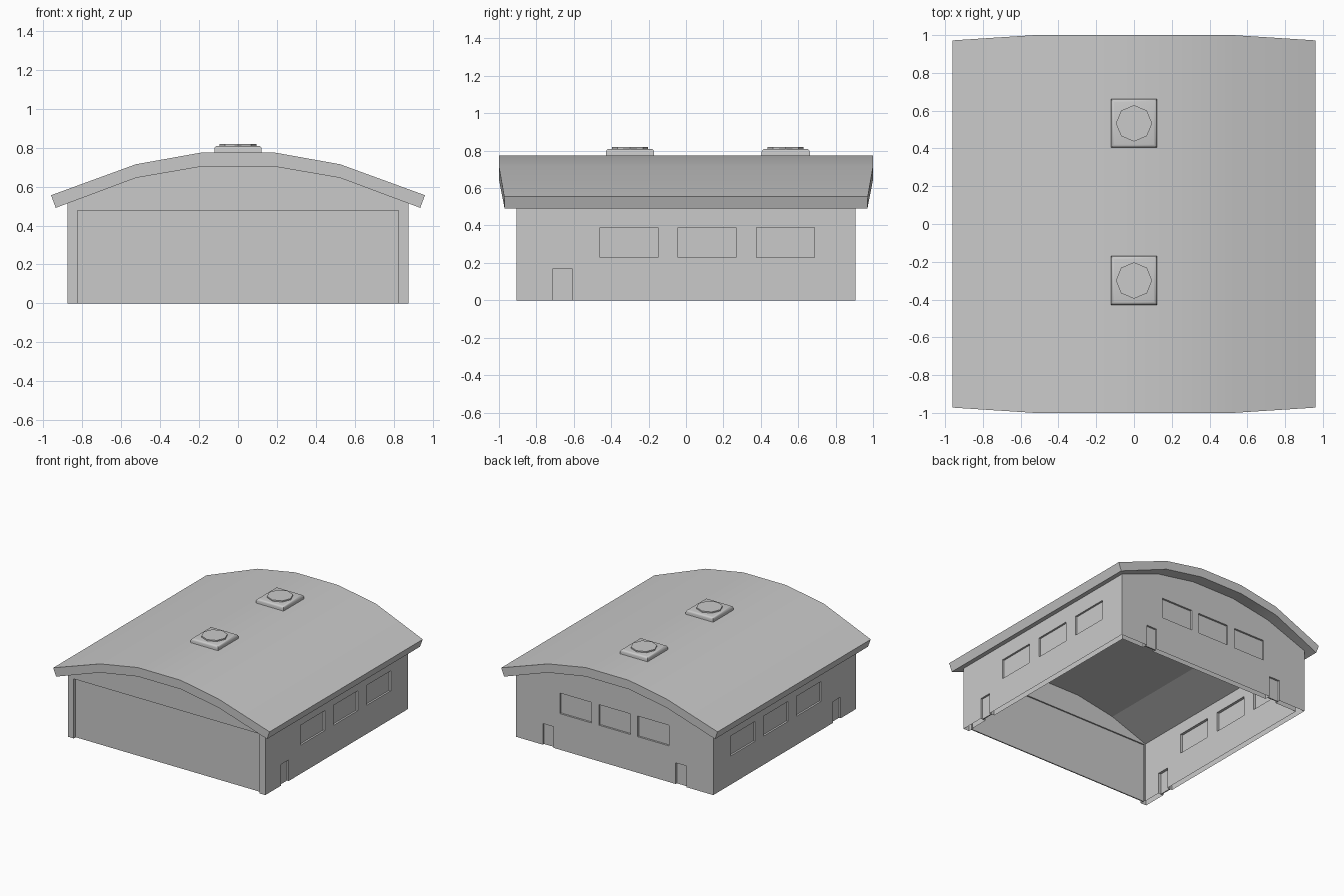
import bpy, bmesh, math
from mathutils import Matrix

if "Cube" in bpy.data.objects:
    bpy.data.objects.remove(bpy.data.objects["Cube"], do_unlink=True)

GREY = bpy.data.materials.new("light_grey")
GREY.use_nodes = True
GREY.diffuse_color = (0.59, 0.59, 0.59, 1)
GREY.node_tree.nodes["Principled BSDF"].inputs["Base Color"].default_value = (0.59, 0.59, 0.59, 1)


def add(name, bm):
    """Turn a bmesh into a named object in the scene."""
    bmesh.ops.recalc_face_normals(bm, faces=bm.faces[:])
    mesh = bpy.data.meshes.new(name)
    bm.to_mesh(mesh)
    bm.free()
    mesh.materials.append(GREY)
    ob = bpy.data.objects.new(name, mesh)
    bpy.context.collection.objects.link(ob)
    return ob


def activate(ob):
    bpy.ops.object.select_all(action='DESELECT')
    ob.select_set(True)
    bpy.context.view_layer.objects.active = ob


def box(name, lo, hi):
    bm = bmesh.new()
    bmesh.ops.create_cube(bm, size=1)
    for v in bm.verts:
        v.co = [(a + b) / 2 + c * (b - a) for a, b, c in zip(lo, hi, v.co)]
    return add(name, bm)


def prism(name, outline):
    """Extrude an (x, z, half depth) outline along y."""
    bm = bmesh.new()
    front = [bm.verts.new((x, -d, z)) for x, z, d in outline]
    back = [bm.verts.new((x, d, z)) for x, z, d in outline]
    bm.faces.new(front)
    bm.faces.new(back[::-1])
    n = len(outline)
    for i in range(n):
        j = (i + 1) % n
        bm.faces.new((front[i], back[i], back[j], front[j]))
    return add(name, bm)


def mirrored(half):
    return half + [(-x, z, d) for x, z, d in reversed(half)]


def cut(ob, cutter):
    activate(ob)
    mod = ob.modifiers.new("cut", 'BOOLEAN')
    mod.operation, mod.solver, mod.object = 'DIFFERENCE', 'EXACT', cutter
    bpy.ops.object.modifier_apply(modifier=mod.name)
    bpy.data.objects.remove(cutter, do_unlink=True)


W, D, T = 0.877, 0.906, 0.045     # half width, half depth, shell thickness

# Hollow shell whose top and ceiling follow the underside of the roof
walls = prism("walls", mirrored([(W, 0, D), (W, 0.52, D), (0.525, 0.655, D), (0.19, 0.713, D)]))
w, d = W - T, D - T
cut(walls, prism("interior_cutter", mirrored(
    [(w, -0.1, d), (w, 0.485, d), (0.515, 0.6, d), (0.185, 0.66, d)])))


def opening(name, wall, centre, width, z0, z1, recess=0.015):
    """Cut an opening through a wall and set a thin panel back inside it."""
    def span(near, far, grow, low):
        a, b = centre - width / 2 - grow, centre + width / 2 + grow
        if wall in ("left", "right"):
            s = 1 if wall == "left" else -1
            xs = sorted((s * (W - near), s * (W - far)))
            return (xs[0], a, low), (xs[1], b, z1 + grow)
        s = 1 if wall == "back" else -1
        ys = sorted((s * (D - near), s * (D - far)))
        return (a, ys[0], low), (b, ys[1], z1 + grow)
    cut(walls, box("cutter", *span(-0.05, T + 0.02, 0, z0 if z0 else -0.1)))
    box(name, *span(recess, recess + 0.009, 0.003, z0))


# Large front door
opening("front_door", "front", 0, 1.65, 0, 0.478, 0.025)

# Side doors and windows, same on both sides
for side in ("left", "right"):
    opening(side + "_side_door", side, -0.66, 0.10, 0, 0.17)
    for i in range(3):
        opening(f"{side}_window_{i + 1}", side, -0.305 + 0.418 * i, 0.31, 0.23, 0.39)

# Back doors and windows
for i in range(3):
    opening(f"back_window_{i + 1}", "back", 0.345 * (i - 1), 0.28, 0.29, 0.455)
for s, side in ((1, "left"), (-1, "right")):
    opening(f"back_door_{side}", "back", s * 0.59, 0.095, 0, 0.17)

# Leave the shell open along its bottom edge
bm = bmesh.new()
bm.from_mesh(walls.data)
rim = [f for f in bm.faces if f.normal.z < -0.9 and f.calc_center_median().z < 0.001]
bmesh.ops.delete(bm, geom=rim, context='FACES')
bm.to_mesh(walls.data)
bm.free()

# Curved roof slab, slightly shorter at the eaves
top = mirrored([(0.961, 0.556, 0.972), (0.525, 0.715, 1), (0.19, 0.775, 1)])
under = mirrored([(0.937, 0.491, 0.97), (0.525, 0.645, 1), (0.19, 0.703, 1)])
roof = prism("roof", top + under[::-1])
activate(roof)
bpy.ops.object.shade_smooth_by_angle(angle=math.radians(30))

# Roof vents: rounded square base with an eight-sided cap
for y, place in ((-0.299, "front"), (0.533, "back")):
    base = box(place + "_vent_base", (-0.122, y - 0.129, 0.76), (0.122, y + 0.129, 0.81))
    bm = bmesh.new()
    bm.from_mesh(base.data)
    edges = [e for e in bm.edges if all(v.co.z > 0.8 for v in e.verts)]
    bmesh.ops.bevel(bm, geom=edges, offset=0.018, segments=3, profile=0.5, affect='EDGES')
    bm.to_mesh(base.data)
    bm.free()
    activate(base)
    bpy.ops.object.shade_smooth_by_angle(angle=math.radians(40))
    bm = bmesh.new()
    bmesh.ops.create_cone(bm, cap_ends=True, segments=8, radius1=0.096, radius2=0.096,
                          depth=0.02, matrix=Matrix.Translation((0, y, 0.81)))
    add(place + "_vent_cap", bm)
